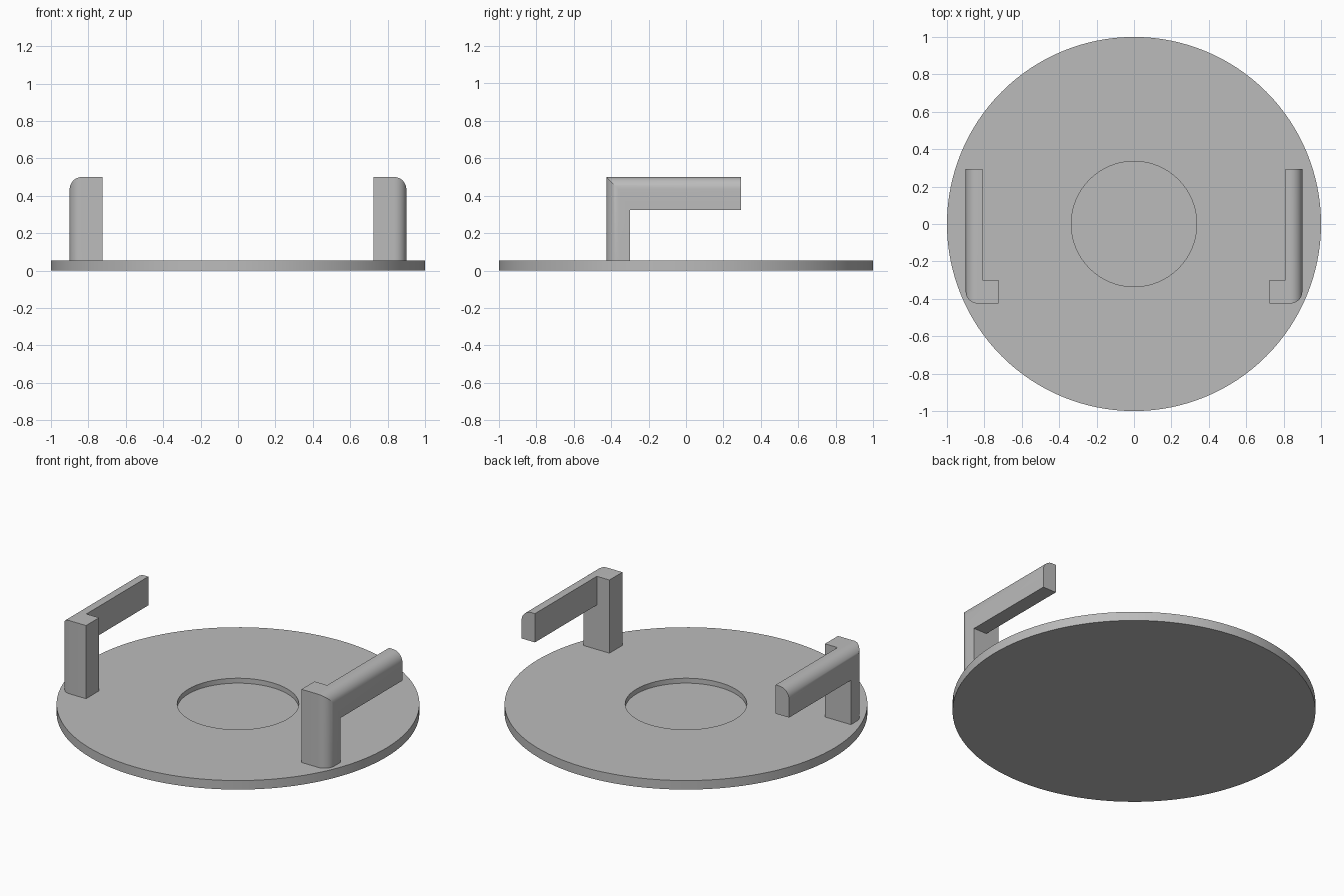
import bpy, bmesh
from math import cos, sin, pi, radians
from mathutils import Vector

cube = bpy.data.objects.get("Cube")
if cube:
    bpy.data.objects.remove(cube)

grey = bpy.data.materials.new("mid_grey")
grey.use_nodes = True
COLOUR = (0.5, 0.5, 0.5, 1)
grey.diffuse_color = COLOUR
grey.node_tree.nodes["Principled BSDF"].inputs["Base Color"].default_value = COLOUR

THICK, RECESS_R, RECESS_Z = 0.055, 0.335, 0.025
SEGMENTS = 128
ROUND = 0.065
OUTER, TOP, FRONT = 0.9, 0.5, -0.425


def add_object(name, bm):
    bmesh.ops.recalc_face_normals(bm, faces=bm.faces)
    mesh = bpy.data.meshes.new(name)
    bm.to_mesh(mesh)
    bm.free()
    obj = bpy.data.objects.new(name, mesh)
    bpy.context.collection.objects.link(obj)
    mesh.materials.append(grey)
    return obj


def smooth(obj):
    bpy.ops.object.select_all(action="DESELECT")
    obj.select_set(True)
    bpy.context.view_layer.objects.active = obj
    bpy.ops.object.shade_smooth_by_angle(angle=radians(30))


def prism(name, points, direction):
    """Extrude a closed outline along a vector."""
    bm = bmesh.new()
    face = bm.faces.new([bm.verts.new(p) for p in points])
    geom = bmesh.ops.extrude_face_region(bm, geom=[face])["geom"]
    verts = [g for g in geom if isinstance(g, bmesh.types.BMVert)]
    bmesh.ops.translate(bm, verts=verts, vec=Vector(direction))
    return add_object(name, bm)


def arc(cx, cy, start, steps=10):
    """Quarter circle, counter-clockwise from the start angle."""
    angles = [start + pi / 2 * i / steps for i in range(steps + 1)]
    return [(cx + ROUND * cos(a), cy + ROUND * sin(a)) for a in angles]


def handle(name, side):
    # Plan outline: foot turned inward, outer front corner rounded
    plan = [(0.725, FRONT)] + arc(OUTER - ROUND, FRONT + ROUND, -pi / 2)
    plan += [(OUTER, 0.295), (0.81, 0.295), (0.81, -0.3), (0.725, -0.3)]
    obj = prism(name, [(side * x, y, 0.045) for x, y in plan], (0, 0, 0.6))
    # Front outline: outer top corner rounded
    front = [(0.6, 0), (OUTER, 0)] + arc(OUTER - ROUND, TOP - ROUND, 0) + [(0.6, TOP)]
    end_cutter = prism("front_cutter", [(side * x, -0.6, z) for x, z in front], (0, 1.2, 0))
    # Space under the arm
    gap = [(-0.3, -0.1), (0.6, -0.1), (0.6, 0.325), (-0.3, 0.325)]
    gap_cutter = prism("gap_cutter", [(side * 0.5, y, z) for y, z in gap], (side * 0.6, 0, 0))
    bpy.context.view_layer.objects.active = obj
    for cutter, operation in ((end_cutter, "INTERSECT"), (gap_cutter, "DIFFERENCE")):
        mod = obj.modifiers.new(operation.title(), "BOOLEAN")
        mod.operation, mod.object, mod.solver = operation, cutter, "EXACT"
        bpy.ops.object.modifier_apply(modifier=mod.name)
        bpy.data.objects.remove(cutter)
    smooth(obj)


# Round plate with a shallow central recess, spun from its profile
bm = bmesh.new()
profile = [(0, 0), (1, 0), (1, THICK), (RECESS_R, THICK), (RECESS_R, RECESS_Z), (0, RECESS_Z)]
verts = [bm.verts.new((r, 0, z)) for r, z in profile]
edges = [bm.edges.new(pair) for pair in zip(verts, verts[1:])]
bmesh.ops.spin(bm, geom=verts + edges, cent=(0, 0, 0), axis=(0, 0, 1),
               angle=2 * pi, steps=SEGMENTS)
bmesh.ops.remove_doubles(bm, verts=bm.verts, dist=0.0001)
smooth(add_object("base_plate", bm))

# Pair of hooked handles
handle("left_handle", 1)
handle("right_handle", -1)
